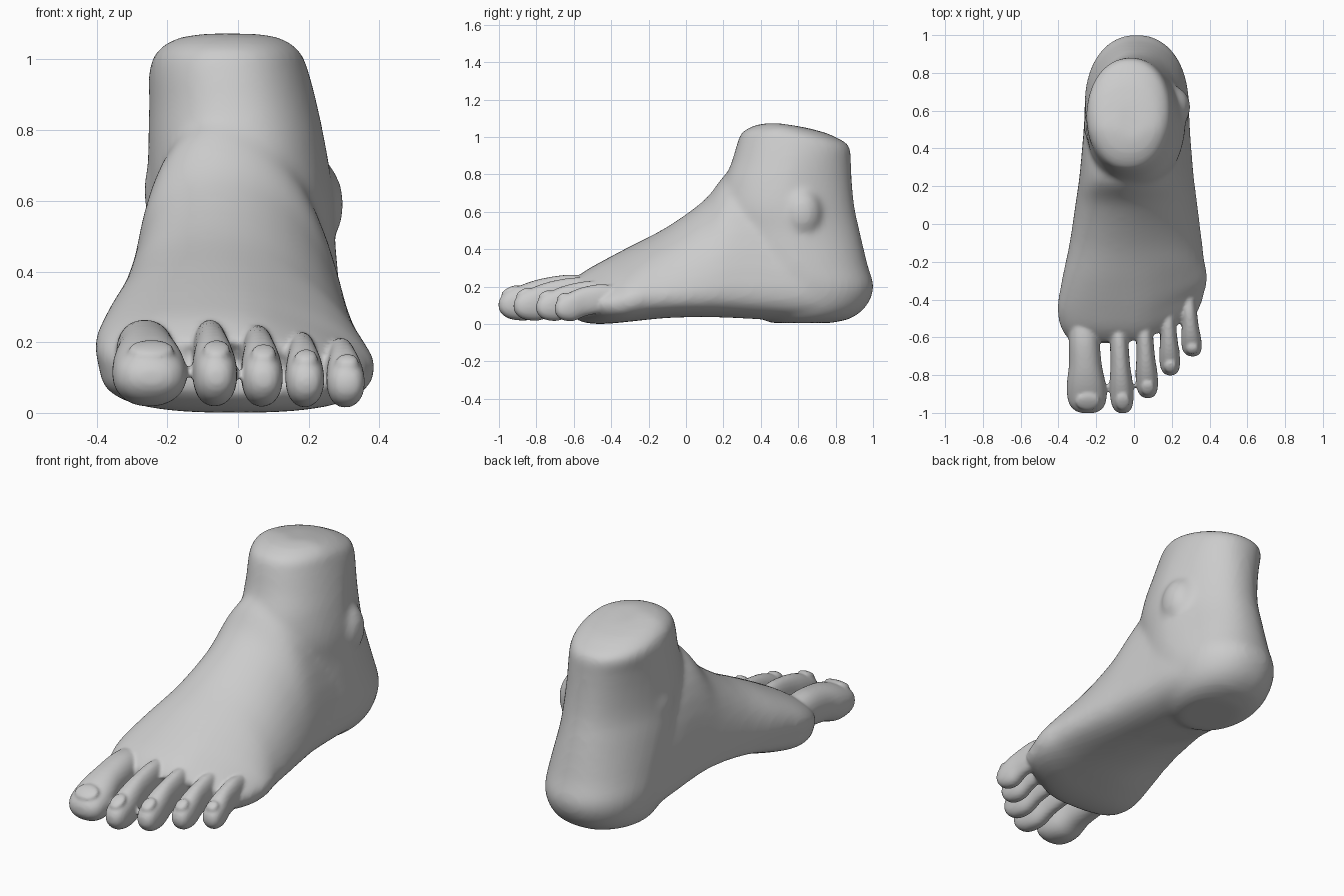
import bpy, bmesh
from math import sin, cos, pi, atan2
from mathutils import Matrix, Vector

if "Cube" in bpy.data.objects:
    bpy.data.objects.remove(bpy.data.objects["Cube"])

N = 40


def dense(rows, k=5):
    """Catmull-Rom interpolation between section rows."""
    out = []
    for i in range(len(rows) - 1):
        a, b, c, d = (rows[max(0, min(len(rows) - 1, i + j))] for j in (-1, 0, 1, 2))
        for s in range(k):
            t = s / k
            out.append([0.5 * (2 * q + (r - p) * t + (2 * p - 5 * q + 4 * r - w) * t * t
                               + (3 * q - p - 3 * r + w) * t ** 3)
                        for p, q, r, w in zip(a, b, c, d)])
    return out + [list(rows[-1])]


def loft(bm, rings):
    """Skin a closed tube through rings of points."""
    vs = [[bm.verts.new(p) for p in r] for r in rings]
    for a, b in zip(vs, vs[1:]):
        for i in range(N):
            j = (i + 1) % N
            bm.faces.new((a[i], a[j], b[j], b[i]))
    bm.faces.new(vs[0][::-1])
    bm.faces.new(vs[-1])


def power(v, p):
    return (1 if v >= 0 else -1) * abs(v) ** p


def foot_ring(y, xl, xr, zb, zw, zt, peak, arch):
    """Upright slice: domed above the widest height, flattish sole below."""
    cx, hw = (xl + xr) / 2, (xr - xl) / 2
    pts = []
    for i in range(N):
        a = 2 * pi * i / N
        c, s = cos(a), sin(a)
        if s >= 0:
            x, z = cx + hw * c + (peak - cx) * s, zw + (zt - zw) * s
        else:
            x = cx + hw * power(c, 0.75)
            z = zw + (zw - zb) * power(s, 0.7)
            z += arch * max(0, -c + 0.1) * -s
        skew = 0.5 * max(0, x - 0.05) * min(1, max(0, (-0.2 - y) / 0.3))
        pts.append((x, y + skew, z))
    return pts


def leg_ring(z, xl, xr, yf, yb, pinch):
    """Level slice of ankle and heel, narrowed toward the heel cord."""
    pts = []
    for i in range(N):
        a = 2 * pi * i / N
        c, s = cos(a), sin(a)
        y = (yf + yb) / 2 + (yb - yf) / 2 * s
        x = (xl + xr) / 2 + (xr - xl) / 2 * power(c, 0.9) * (1 - pinch * max(0, s))
        drop = 0.18 * max(0, y - 0.5) * max(0, min(1, (z - 0.9) / 0.15))
        pts.append((x, y, z - drop))
    return pts


def ball(bm, centre, size, tilt=0):
    m = (Matrix.Translation(centre) @ Matrix.Rotation(tilt, 4, 'X')
         @ Matrix.Diagonal((*size, 1)))
    bmesh.ops.create_uvsphere(bm, u_segments=24, v_segments=16, radius=1, matrix=m)


def fused(bm, name, voxel, rounds):
    """Fuse overlapping parts into one smooth skin."""
    bmesh.ops.recalc_face_normals(bm, faces=bm.faces[:])
    me = bpy.data.meshes.new(name)
    bm.to_mesh(me)
    bm.free()
    ob = bpy.data.objects.new(name, me)
    bpy.context.collection.objects.link(ob)
    r = ob.modifiers.new("fuse", 'REMESH')
    r.mode, r.voxel_size, r.use_smooth_shade = 'VOXEL', voxel, True
    s = ob.modifiers.new("soften", 'SMOOTH')
    s.factor, s.iterations = 0.5, rounds
    bpy.context.view_layer.update()
    out = bpy.data.meshes.new_from_object(ob.evaluated_get(bpy.context.evaluated_depsgraph_get()))
    ob.modifiers.clear()
    ob.data = out
    return ob


# Forefoot and instep: y, left, right, sole, widest z, top, ridge x, arch
body = bmesh.new()
loft(body, [foot_ring(*r) for r in dense([
    (-.63, -.32, .33, .06, .12, .20, -.08, 0),
    (-.56, -.372, .365, .012, .12, .27, -.10, 0),
    (-.45, -.395, .388, .0, .14, .335, -.10, 0),
    (-.30, -.368, .385, .012, .15, .415, -.10, .03),
    (-.10, -.328, .362, .03, .16, .52, -.08, .10),
    (.10, -.302, .337, .035, .18, .665, -.06, .13),
    (.25, -.282, .317, .03, .20, .83, -.05, .10),
    (.45, -.265, .30, .02, .20, .80, -.04, .05),
    (.70, -.25, .28, .008, .20, .65, 0, .02),
    (.86, -.19, .21, .02, .20, .45, 0, 0)])])

# Ankle and heel: z, left, right, front, back, pinch
loft(body, [leg_ring(*r) for r in dense([
    (.005, -.14, .16, .45, .78, 0),
    (.035, -.20, .22, .40, .89, 0),
    (.10, -.24, .265, .35, .967, 0),
    (.20, -.26, .288, .30, 1.003, 0),
    (.32, -.262, .29, .25, .97, .05),
    (.50, -.262, .275, .20, .928, .15),
    (.62, -.257, .27, .18, .902, .18),
    (.75, -.255, .25, .20, .888, .15),
    (.87, -.252, .225, .245, .882, .08),
    (.97, -.252, .20, .275, .878, 0),
    (1.025, -.235, .18, .30, .85, 0),
    (1.062, -.18, .13, .37, .77, 0),
    (1.075, -.09, .05, .45, .65, 0)])])

# Ankle bones
ball(body, (.20, .62, .59), (.10, .11, .14))
ball(body, (-.18, .52, .63), (.088, .11, .13))

body_ob = fused(body, "foot_body", 0.018, 9)
skin = bmesh.new()
skin.from_mesh(body_ob.data)
bpy.data.objects.remove(body_ob)

# Toe profile: distance along, width, underside, top (fractions)
TOE = dense([(0, .72, .35, 1.08), (.25, .78, .30, 1.12), (.50, .84, .22, 1.05),
             (.68, .98, .09, .95), (.82, 1, .09, .83), (.92, .88, .15, .73),
             (.98, .6, .26, .61), (1.003, .25, .36, .50)])
# Toes: base x, base y, tip x, tip y, half width, height
for bx, by, tx, ty, hw, h in [(-.27, -.50, -.245, -1.0, .104, .235),
                              (-.085, -.50, -.06, -1.0, .062, .235),
                              (.05, -.48, .073, -.92, .058, .222),
                              (.175, -.42, .193, -.80, .054, .205),
                              (.285, -.38, .31, -.70, .053, .19)]:
    rings = []
    for t, w, lo, hi in TOE:
        x, y = bx + (tx - bx) * t, by + (ty - by) * t
        zc, hh = h * (lo + hi) / 2, h * (hi - lo) / 2
        rings.append([(x + hw * w * power(cos(a), .9), y, zc + hh * power(sin(a), .9))
                      for a in (2 * pi * i / N for i in range(N))])
    loft(skin, rings)
    # Toenail
    length = by - ty
    ball(skin, Vector((tx, by - .885 * length, h * .765)),
         (hw * .62, length * .10, .016), atan2(.2 * h, .18 * length))

foot = fused(skin, "foot", 0.009, 4)
